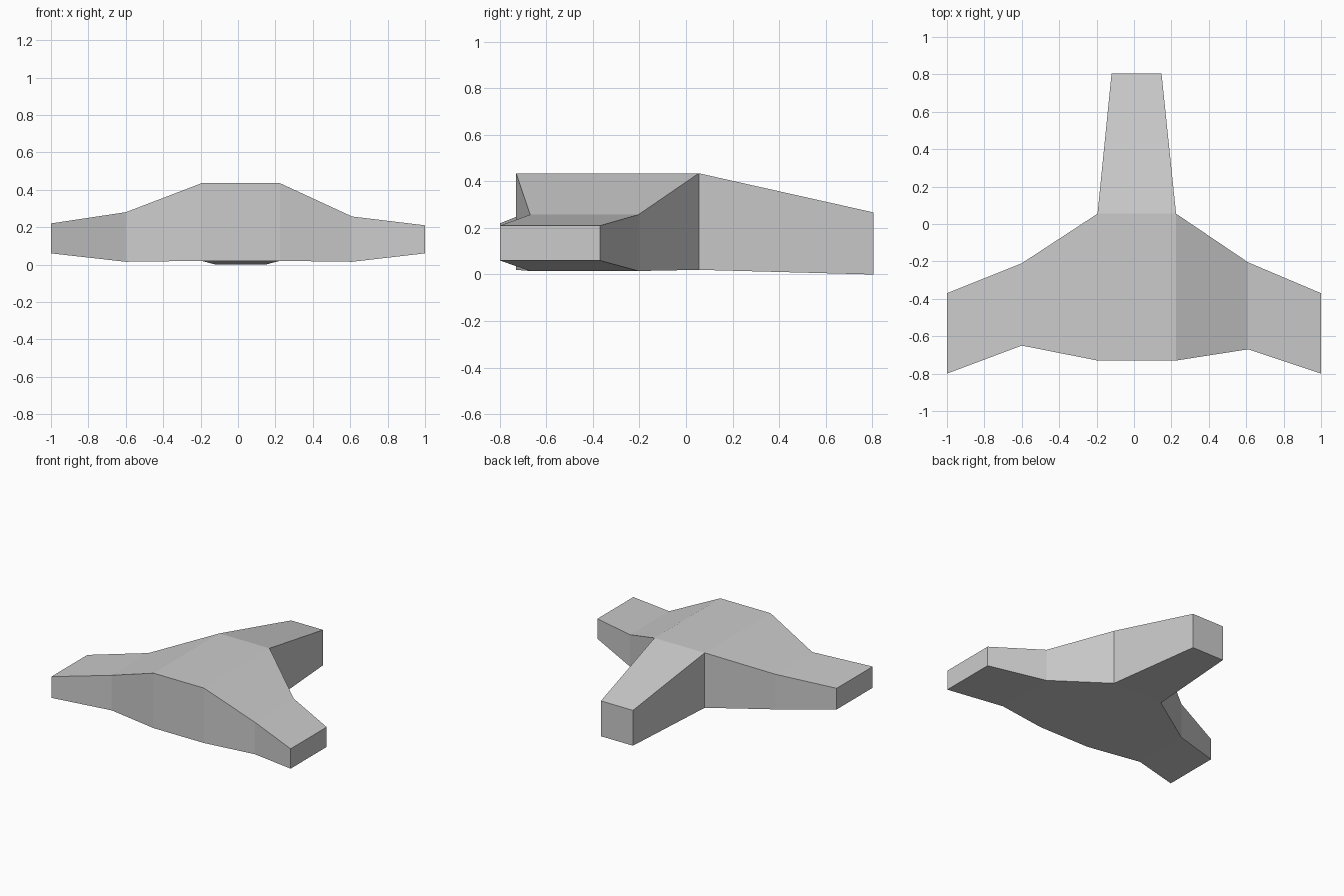
import bpy, bmesh

if "Cube" in bpy.data.objects:
    bpy.data.objects.remove(bpy.data.objects["Cube"])

# Cross-sections along x: (x, front y, back y, bottom z, top z)
sections = [
    (-1.00, -0.80, -0.37, 0.06, 0.22),
    (-0.60, -0.65, -0.21, 0.015, 0.28),
    (-0.195, -0.73, 0.055, 0.02, 0.435),
    (0.225, -0.73, 0.055, 0.02, 0.435),
    (0.61, -0.67, -0.205, 0.015, 0.257),
    (1.00, -0.80, -0.37, 0.06, 0.21),
]

bm = bmesh.new()


def ring(coords):
    return [bm.verts.new(c) for c in coords]


def bridge(a, b, skip=None):
    for i in range(4):
        if i != skip:
            j = (i + 1) % 4
            bm.faces.new((a[i], a[j], b[j], b[i]))


# Body and two side arms; the back of the middle span stays open for the tail
rings = [ring([(x, f, lo), (x, b, lo), (x, b, hi), (x, f, hi)])
         for x, f, b, lo, hi in sections]
for i, (a, b) in enumerate(zip(rings, rings[1:])):
    bridge(a, b, skip=1 if i == 2 else None)
bm.faces.new(rings[0])
bm.faces.new(rings[-1])

# Tapered rear arm
left, right = rings[2], rings[3]
root = [left[1], right[1], right[2], left[2]]
tip = ring([(-0.12, 0.805, 0), (0.147, 0.805, 0),
            (0.147, 0.805, 0.267), (-0.12, 0.805, 0.267)])
bridge(root, tip)
bm.faces.new(tip)

bmesh.ops.recalc_face_normals(bm, faces=bm.faces[:])
mesh = bpy.data.meshes.new("three_armed_body")
bm.to_mesh(mesh)
bm.free()
body = bpy.data.objects.new("three_armed_body", mesh)
bpy.context.collection.objects.link(body)
